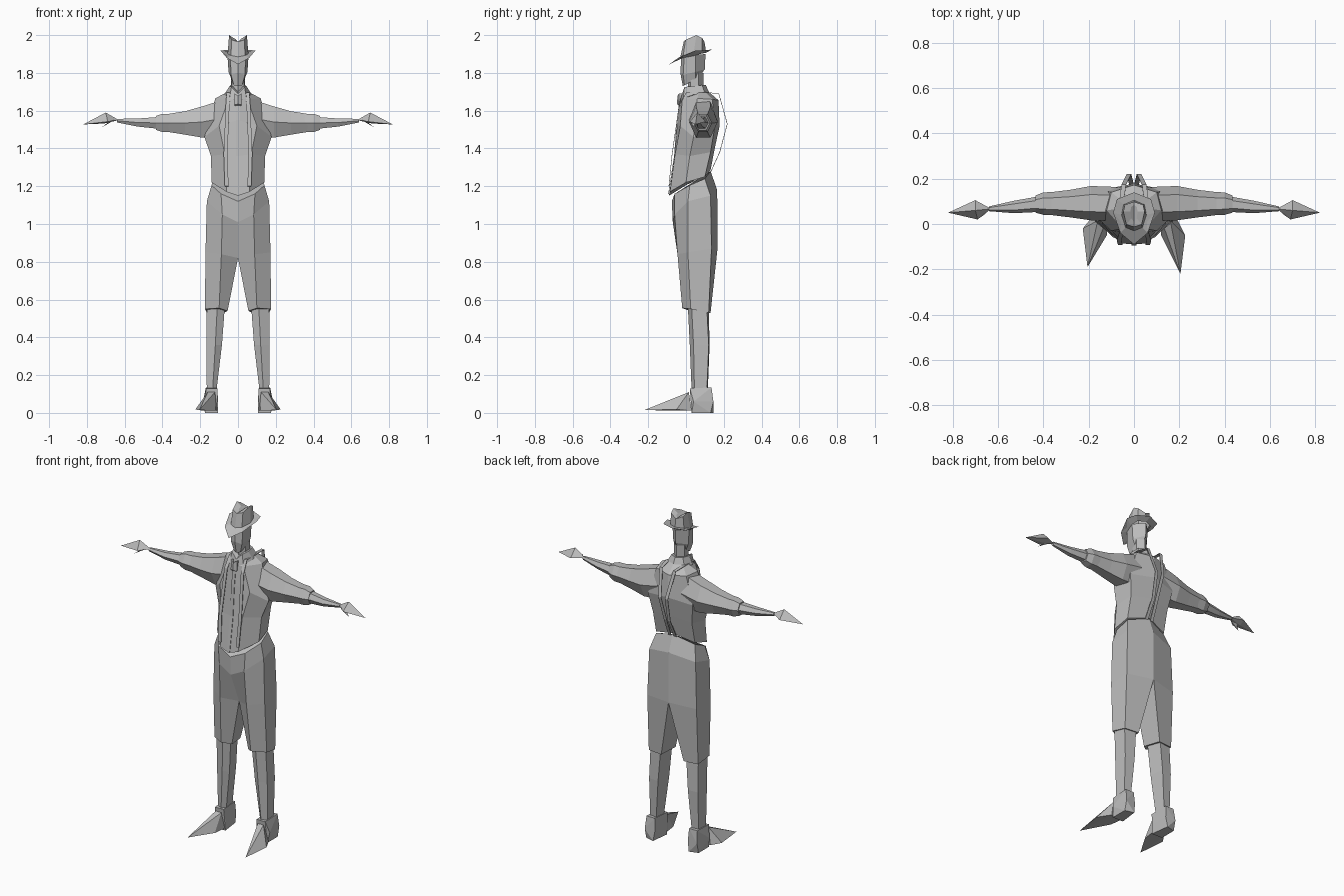
import bpy, bmesh, math

grey = bpy.data.materials.new("plain_grey")
grey.diffuse_color = (0.5, 0.5, 0.5, 1)


def finish(name, bm):
    bmesh.ops.remove_doubles(bm, verts=bm.verts[:], dist=0.0005)
    bmesh.ops.recalc_face_normals(bm, faces=bm.faces[:])
    me = bpy.data.meshes.new(name)
    bm.to_mesh(me)
    bm.free()
    me.materials.append(grey)
    ob = bpy.data.objects.new(name, me)
    bpy.context.collection.objects.link(ob)
    return ob


def loft(name, rings, closed_from=99, caps=(True, True)):
    """Skin the rings of the +x half, then repeat them on the -x half.
    Strips from index closed_from on wrap around."""
    bm = bmesh.new()
    for s in (1, -1):
        vs = [[bm.verts.new((s * x, y, z)) for x, y, z in r] for r in rings]
        n = len(rings[0])
        for i in range(len(rings) - 1):
            for j in range(n if i >= closed_from else n - 1):
                k = (j + 1) % n
                bm.faces.new((vs[i][j], vs[i][k], vs[i + 1][k], vs[i + 1][j]))
        for use, r in zip(caps, (vs[0], vs[-1])):
            if use:
                bm.faces.new(r)
    return finish(name, bm)


def tube(name, stations, sides=6):
    """Limb along x: stations are (x, y, z, half depth, half height)."""
    angles = [math.tau * (i + 0.5) / sides for i in range(sides)]
    loft(name, [[(x, y + ry * math.sin(a) * 1.05, z + rz * math.cos(a) * 1.12)
                 for a in angles] for x, y, z, ry, rz in stations], 0)


def hull(name, pts, sides=(1, -1)):
    bm = bmesh.new()
    for s in sides:
        vs = [bm.verts.new((s * x, y, z)) for x, y, z in pts]
        bmesh.ops.convex_hull(bm, input=vs)
    return finish(name, bm)


def ribbon(name, path, half, sides=(1, -1)):
    bm = bmesh.new()
    for s in sides:
        rows = [[bm.verts.new((s * x + d, y, z)) for d in (-half, half)]
                for x, y, z in path]
        for a, b in zip(rows, rows[1:]):
            bm.faces.new((a[0], a[1], b[1], b[0]))
    ob = finish(name, bm)
    mod = ob.modifiers.new("thickness", 'SOLIDIFY')
    mod.thickness = 0.003


# Knee-length trousers: waist, hip, crotch, hem
loft("trousers", [
    [(0, -.075, 1.12), (.09, -.06, 1.16), (.14, .02, 1.205), (.13, .1, 1.24), (0, .13, 1.28)],
    [(0, -.07, 1.01), (.083, -.06, 1.05), (.165, .01, 1.12), (.155, .13, 1.15), (0, .165, 1.18)],
    [(0, .01, .82), (.088, -.045, .84), (.172, .01, .85), (.165, .135, .87), (0, .168, .88)],
    [(.055, .02, .54), (.1, -.02, .555), (.175, .025, .55), (.165, .12, .53), (.075, .13, .53)],
], closed_from=2)

# Lower legs
loft("lower_leg", [
    [(.07, .03, .56), (.11, .01, .56), (.165, .03, .56), (.16, .11, .56), (.085, .12, .56)],
    [(.085, .04, .36), (.12, .02, .36), (.168, .04, .36), (.163, .12, .36), (.1, .125, .36)],
    [(.115, .05, .11), (.135, .03, .11), (.165, .045, .11), (.162, .11, .11), (.12, .115, .11)],
], closed_from=0)

# Shoes: heel block and long pointed toe
hull("shoe_heel", [(.105, .03, 0), (.175, .03, 0), (.175, .13, 0), (.12, .145, 0),
                   (.105, .03, .06), (.185, .04, .06), (.175, .145, .06), (.11, .14, .06),
                   (.11, .02, .13), (.168, .02, .13), (.17, .135, .135), (.115, .135, .135)])
for s, side, tip in ((1, "right", -.22), (-1, "left", -.19)):
    hull("shoe_toe_" + side,
         [(.205, tip, .015), (.226, -.05 + (.03 if s < 0 else 0), .018), (.12, -.05, .012),
          (.185, .03, .012), (.11, .03, .012), (.122, .015, .11), (.16, .015, .11)], (s,))

# Shirt body from hem to neck
loft("shirt", [
    [(0, -.09, 1.15), (.06, -.085, 1.17), (.14, 0, 1.22), (.13, .1, 1.25), (0, .13, 1.285)],
    [(0, -.06, 1.36), (.07, -.058, 1.37), (.143, .02, 1.36), (.13, .13, 1.38), (0, .152, 1.4)],
    [(0, -.045, 1.55), (.1, -.03, 1.52), (.178, .04, 1.46), (.15, .15, 1.5), (0, .178, 1.52)],
    [(0, -.03, 1.66), (.05, -.02, 1.66), (.12, .06, 1.665), (.1, .14, 1.66), (0, .172, 1.655)],
    [(0, -.01, 1.69), (.05, .02, 1.695), (.055, .07, 1.7), (.05, .1, 1.7), (0, .12, 1.7)],
])

# Arms: sleeve, rolled cuff, forearm, hand, thumb
tube("sleeve", [(.08, .09, 1.56, .07, .1), (.19, .092, 1.54, .072, .085),
                (.28, .09, 1.535, .058, .064), (.4, .09, 1.535, .044, .044)])
tube("rolled_cuff", [(.33, .09, 1.535, .05, .05), (.4, .09, 1.535, .047, .05),
                     (.435, .088, 1.535, .036, .038)])
tube("forearm", [(.4, .09, 1.535, .034, .034), (.53, .075, 1.537, .026, .022),
                 (.64, .067, 1.547, .01, .01)])
hull("hand", [(.63, .067, 1.55), (.7, .06, 1.59), (.69, .02, 1.542), (.7, .105, 1.542),
              (.82, .05, 1.527), (.71, .06, 1.532)])
hull("thumb", [(.655, .045, 1.55), (.675, .03, 1.545), (.68, .06, 1.545), (.72, .035, 1.512)])

# Braces over the shoulders, and the shirt's button strip
ribbon("brace", [(.06, -.092, 1.2), (.066, -.075, 1.37), (.055, -.037, 1.63), (.05, 0, 1.695),
                 (.055, .1, 1.7), (.045, .175, 1.69), (.022, .22, 1.53), (.012, .18, 1.38),
                 (.018, .13, 1.27)], .01)
ribbon("button_strip", [(0, -.094, 1.16), (0, -.063, 1.36), (0, -.049, 1.55), (0, -.038, 1.63)],
       .01, (1,))

# Collar and tie knot
loft("collar", [
    [(0, -.035, 1.65), (.045, -.015, 1.665), (.072, .04, 1.685), (.06, .1, 1.69), (0, .125, 1.69)],
    [(0, -.018, 1.69), (.035, -.008, 1.725), (.045, .035, 1.73), (.038, .085, 1.735), (0, .105, 1.735)],
])
hull("tie_knot", [(.018, -.036, 1.69), (0, -.045, 1.68), (.018, -.02, 1.69),
                  (.022, -.04, 1.63), (0, -.048, 1.635), (0, -.03, 1.62)])

# Neck and head
loft("neck", [[(0, .01, z), (.033, .025, z), (.036, .065, z), (0, .092, z)] for z in (1.68, 1.8)])
loft("head", [
    [(0, -.017, 1.73), (.022, -.008, 1.735), (.034, .05, 1.765), (0, .075, 1.785)],
    [(0, -.03, 1.8), (.037, -.015, 1.79), (.05, .05, 1.805), (0, .1, 1.82)],
    [(0, -.025, 1.88), (.04, -.01, 1.88), (.056, .05, 1.895), (0, .103, 1.9)],
])

# Hat: brim underside, brim edge, crown base, crown top, dented centre
base = [(0, -.03, 1.885), (.037, -.015, 1.892), (.055, .04, 1.902), (.046, .085, 1.915), (0, .105, 1.918)]
loft("hat", [
    [(x, y, z - .012) for x, y, z in base],
    [(0, -.09, 1.845), (.06, -.04, 1.88), (.092, .05, 1.918), (.075, .11, 1.92), (0, .14, 1.925)],
    base,
    [(0, -.012, 1.965), (.034, -.002, 1.975), (.047, .055, 2.0), (.04, .085, 1.985), (0, .098, 1.965)],
    [(0, .01, 1.965), (.012, .025, 1.975), (.016, .055, 1.98), (.012, .075, 1.975), (0, .085, 1.965)],
], caps=(False, True))
